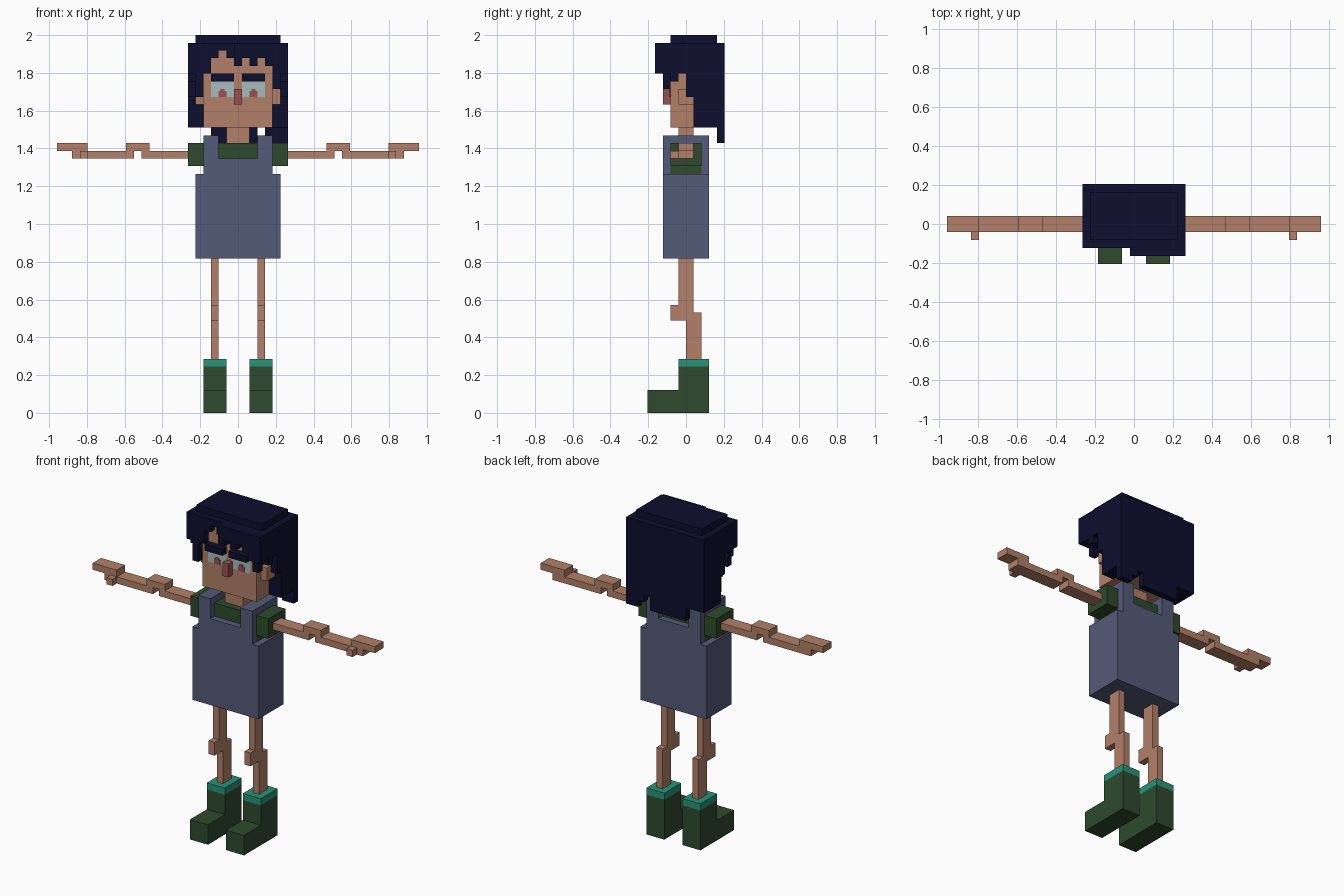
import bpy, bmesh

if "Cube" in bpy.data.objects:
    bpy.data.objects.remove(bpy.data.objects["Cube"])

U = 2 / 49  # size of one block


def material(name, r, g, b):
    lin = [((c / 255 + 0.055) / 1.055) ** 2.4 if c > 10 else c / 255 / 12.92 for c in (r, g, b)]
    m = bpy.data.materials.new(name)
    m.diffuse_color = (*lin, 1)
    m.use_nodes = True
    m.node_tree.nodes["Principled BSDF"].inputs["Base Color"].default_value = m.diffuse_color
    return m


SKIN = material("skin", 178, 128, 104)
HAIR = material("midnight_hair", 13, 14, 46)
DENIM = material("dusty_blue", 84, 91, 120)
GREEN = material("forest_green", 46, 74, 45)
TEAL = material("teal", 40, 148, 120)
EYE = material("pale_eye", 167, 186, 189)
ROSE = material("rose_brown", 150, 82, 80)


def build(name, mat, boxes):
    """One object from blocks given as (x0, x1, y0, y1, z0, z1) in block units."""
    bm = bmesh.new()
    for x0, x1, y0, y1, z0, z1 in boxes:
        cube = bmesh.ops.create_cube(bm, size=1)["verts"]
        for v in cube:
            v.co = ((x0 if v.co.x < 0 else x1) * U,
                    (y0 if v.co.y < 0 else y1) * U,
                    (z0 if v.co.z < 0 else z1) * U)
    mesh = bpy.data.meshes.new(name)
    bm.to_mesh(mesh)
    bm.free()
    mesh.materials.append(mat)
    ob = bpy.data.objects.new(name, mesh)
    bpy.context.collection.objects.link(ob)


def pair(name, mat, boxes):
    """Right and left copies, mirrored across x."""
    build("left_" + name, mat, boxes)
    build("right_" + name, mat, [(-b, -a, *rest) for a, b, *rest in boxes])


# Boots and cuffs
pair("boot", GREEN, [(1.5, 4.5, -5, 3, 0, 3), (1.5, 4.5, -1, 3, 3, 6)])
pair("boot_cuff", TEAL, [(1.5, 4.5, -1, 3, 6, 7)])

# Legs: shin, knee, thigh
pair("leg", SKIN, [(2.5, 3.5, 0, 2, 7, 13), (2.5, 3.5, -2, 0, 12, 14),
                   (2.5, 3.5, -1, 1, 13, 20)])

# Pinafore dress: skirt, front and back bib, straps over the shoulders
build("dress_skirt", DENIM, [(-5.5, 5.5, -3, 3, 20, 31)])
build("dress_bib", DENIM, [(-4.5, 4.5, -3, -2, 31, 33), (-4.5, 4.5, 2, 3, 31, 33)])
pair("dress_strap", DENIM, [(2.5, 4.5, -3, -2, 33, 35), (2.5, 4.5, 2, 3, 33, 35),
                            (2.5, 4.5, -3, 3, 35, 36)])

# Shirt and sleeves
build("shirt", GREEN, [(-4.5, 4.5, -2, 2, 31, 35)])
pair("sleeve", GREEN, [(4.5, 6.5, -2, 2, 32, 35)])

# Arms: upper arm, elbow, forearm, hand, thumb
pair("arm", SKIN, [(6.5, 12.5, -1, 1, 33, 34), (11.5, 14.5, -1, 1, 34, 35),
                   (13.5, 21.5, -1, 1, 33, 34), (19.5, 23.5, -1, 1, 34, 35),
                   (19.5, 20.5, -2, -1, 33, 34)])

# Head, neck, ears
build("neck", SKIN, [(-1.5, 1.5, -1, 1, 35, 37)])
build("head", SKIN, [(-4.5, 4.5, -2, 4, 37, 47)])
pair("ear", SKIN, [(4.5, 5.5, -1, 1, 40, 42)])

# Face
build("nose", ROSE, [(-0.5, 0.5, -3, -2, 40, 42)])
pair("eye", EYE, [(0.5, 3.5, -2.08, -2, 41, 43)])
pair("pupil", ROSE, [(1.5, 2.5, -2.14, -2, 41, 41.75), (1.75, 2.25, -2.14, -2, 41.75, 42)])
pair("eyebrow", HAIR, [(0.5, 3.5, -3, -2, 43, 44)])

# Hair crown
build("hair_crown", HAIR, [(-5.5, 5.5, -2, 4, 48, 49), (-6.5, 6.5, -3, 5, 47, 48),
                           (-0.5, 6.5, -4, -3, 47, 48)])

# Fringe: lower end of each lock, thicker on one side of the parting
fringe = [44, 41, 44, 46, 47, 46, 45, 46, 45, 46, 45, 42, 44]
locks = []
for i, low in enumerate(fringe):
    x = i - 6
    if low < 47:
        locks.append((x - 0.5, x + 0.5, -3, -2, low, 47))
        if x >= 0:
            locks.append((x - 0.5, x + 0.5, -4, -3, max(low, 44), 47))
build("hair_fringe", HAIR, locks)

# Side hair, stepping down towards the back
pair("hair_side", HAIR, [(4.5, 6.5, -2, -1, 43, 47), (4.5, 6.5, -1, 0, 44, 47),
                         (4.5, 6.5, 0, 1, 41, 47), (4.5, 6.5, 1, 4, 37, 47)])

# Back hair with a ragged lower edge
ends = [37, 37, 37, 35, 35, 35, 35, 35, 35, 37, 36, 35, 35]
build("hair_back", HAIR, [(-6.5, 6.5, 4, 5, 37, 47)] +
      [(i - 6.5, i - 5.5, 4, 5, low, 37) for i, low in enumerate(ends) if low < 37])
